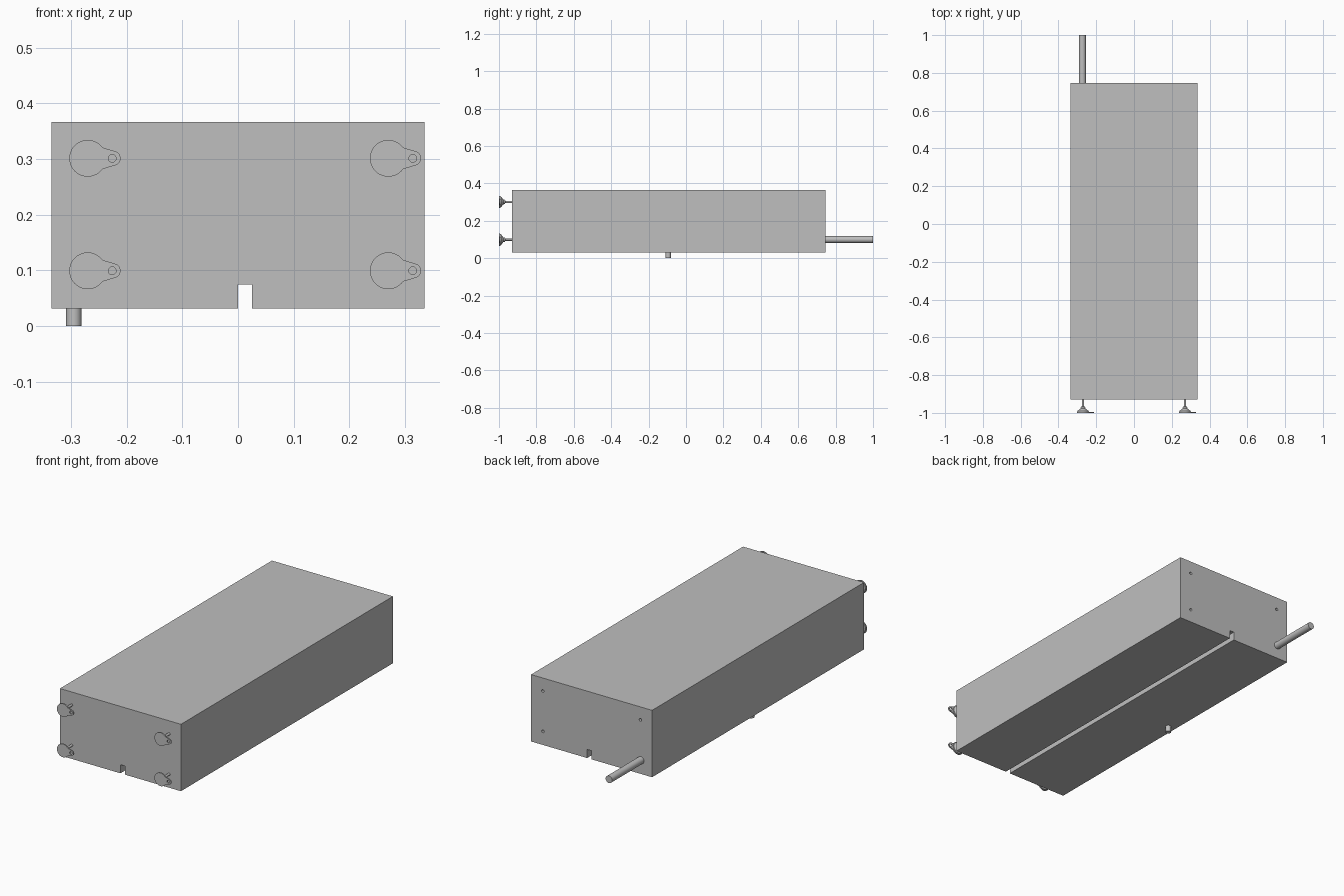
import bpy, bmesh
from math import sin, cos, radians, pi
from mathutils import Matrix, Vector

if "Cube" in bpy.data.objects:
    bpy.data.objects.remove(bpy.data.objects["Cube"], do_unlink=True)

grey = bpy.data.materials.new("plain grey")
grey.use_nodes = True
colour = (0.52, 0.52, 0.52, 1)
grey.diffuse_color = colour
grey.node_tree.nodes["Principled BSDF"].inputs["Base Color"].default_value = colour

FOOT_X, LOW_Z, HIGH_Z = 0.27, 0.099, 0.301
FRONT, BACK = -0.93, 0.747


def finish(bm, name):
    bmesh.ops.recalc_face_normals(bm, faces=bm.faces)
    mesh = bpy.data.meshes.new(name)
    bm.to_mesh(mesh)
    bm.free()
    mesh.materials.append(grey)
    obj = bpy.data.objects.new(name, mesh)
    bpy.context.collection.objects.link(obj)
    return obj


def smooth(obj):
    bpy.ops.object.select_all(action='DESELECT')
    obj.select_set(True)
    bpy.context.view_layer.objects.active = obj
    bpy.ops.object.shade_smooth_by_angle(angle=radians(35))


def prism(name, outline, y0, y1):
    """Extrude an x-z outline along y."""
    bm = bmesh.new()
    face = bm.faces.new([bm.verts.new((x, y0, z)) for x, z in outline])
    new = bmesh.ops.extrude_face_region(bm, geom=[face])["geom"]
    verts = [v for v in new if isinstance(v, bmesh.types.BMVert)]
    bmesh.ops.translate(bm, verts=verts, vec=(0, y1 - y0, 0))
    return finish(bm, name)


def lathe(name, profile, steps=32):
    """Spin (radius, y) points about the y axis."""
    bm = bmesh.new()
    verts = [bm.verts.new((r, y, 0)) for r, y in profile]
    edges = [bm.edges.new(pair) for pair in zip(verts, verts[1:])]
    bmesh.ops.spin(bm, geom=verts + edges, cent=(0, 0, 0), axis=(0, 1, 0),
                   angle=2 * pi, steps=steps)
    bmesh.ops.remove_doubles(bm, verts=bm.verts, dist=1e-5)
    return finish(bm, name)


def rod(name, radius, start, end, sides=32):
    start, end = Vector(start), Vector(end)
    axis = end - start
    turn = axis.to_track_quat('Z', 'Y').to_matrix().to_4x4()
    bm = bmesh.new()
    bmesh.ops.create_cone(bm, cap_ends=True, segments=sides, radius1=radius,
                          radius2=radius, depth=axis.length,
                          matrix=Matrix.Translation((start + end) / 2) @ turn)
    return finish(bm, name)


def cut(obj, cutter):
    mod = obj.modifiers.new("cut", 'BOOLEAN')
    mod.operation = 'DIFFERENCE'
    mod.solver = 'EXACT'
    mod.object = cutter
    cutter.hide_render = True
    cutter.hide_viewport = True
    bpy.context.view_layer.objects.active = obj
    bpy.ops.object.modifier_apply(modifier=mod.name)
    bpy.data.objects.remove(cutter, do_unlink=True)


def arc(cx, radius, a0, a1, n):
    angles = [radians(a0 + (a1 - a0) * i / n) for i in range(n + 1)]
    return [(cx + radius * cos(a), radius * sin(a)) for a in angles]


# Case with a channel along its underside
HALF, BASE, TOP, SLOT = 0.335, 0.031, 0.366, 0.074
case = prism("case", [(-HALF, BASE), (0, BASE), (0, SLOT), (0.025, SLOT),
                      (0.025, BASE), (HALF, BASE), (HALF, TOP), (-HALF, TOP)],
             FRONT, BACK)

# Small screw holes in the back, one taken by the rod
for x, z in ((FOOT_X, LOW_Z), (FOOT_X, HIGH_Z), (-FOOT_X, HIGH_Z)):
    cut(case, rod("hole_cutter", 0.007, (x, BACK - 0.06, z), (x, BACK + 0.02, z), 20))

# Four levelling feet on the front, each a teardrop pad, cone and stem
teardrop = arc(0, 0.033, 36, 324, 40) + arc(0.046, 0.013, -72, 72, 14)
for side, x in (("right", -FOOT_X), ("left", FOOT_X)):
    for level, z in (("lower", LOW_Z), ("upper", HIGH_Z)):
        pad = prism(f"foot_pad_{level}_{side}", teardrop, -1, -0.994)
        cut(pad, rod("pad_cutter", 0.007, (0.044, -1.02, 0), (0.044, -0.97, 0), 20))
        stem = lathe(f"foot_stem_{level}_{side}",
                     [(0, -0.995), (0.031, -0.995), (0.03, -0.99), (0.013, -0.977),
                      (0.011, -0.968), (0.006, -0.966), (0.006, FRONT + 0.01), (0, FRONT + 0.01)])
        for part in (pad, stem):
            part.location = (x, 0, z)
            smooth(part)

# Rod out of the back and peg under the case
smooth(rod("back_rod", 0.018, (-0.273, BACK - 0.01, 0.1), (-0.273, 1, 0.1)))
smooth(rod("bottom_peg", 0.014, (-0.295, -0.095, 0), (-0.295, -0.095, BASE + 0.01), 16))
